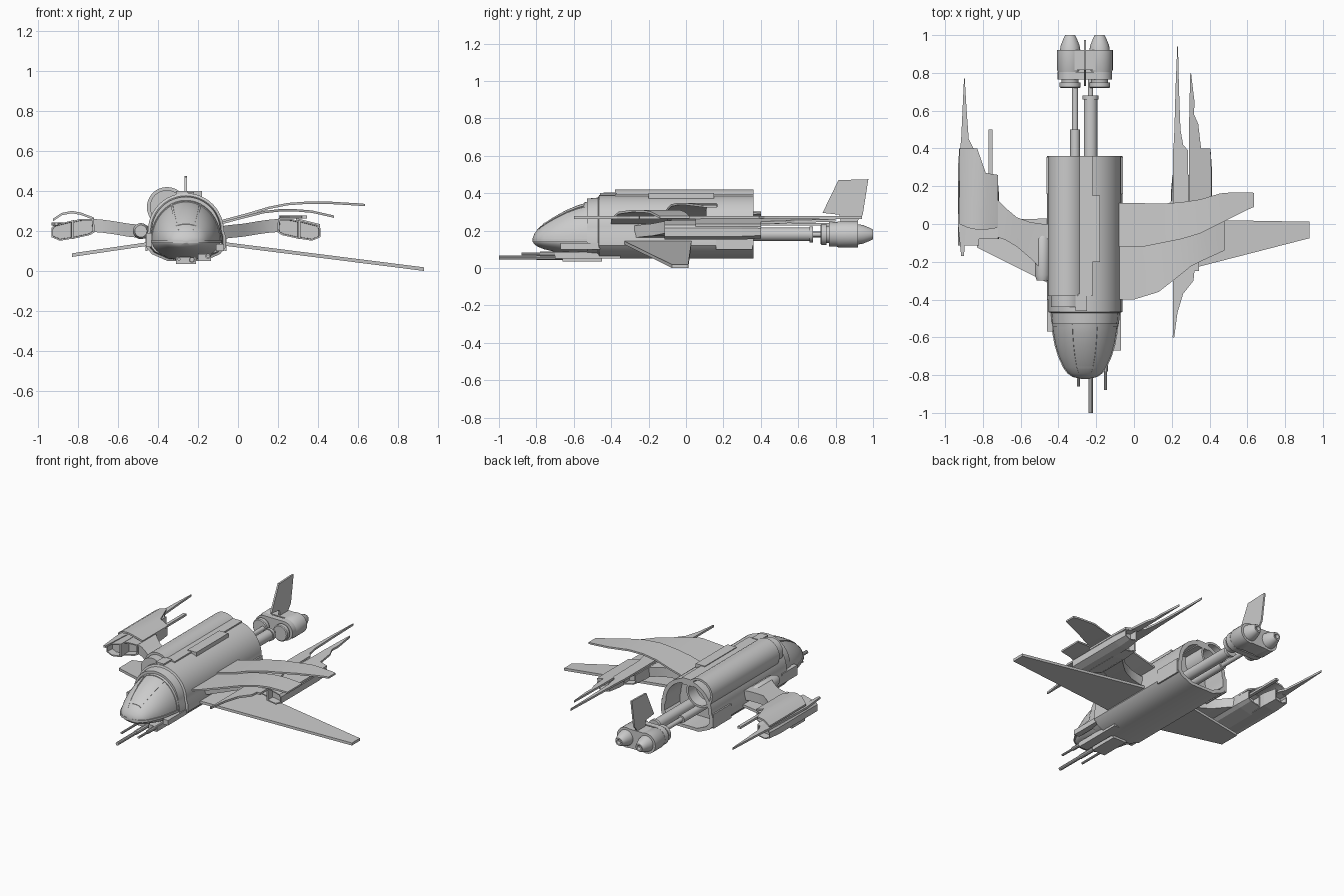
import bpy, math
from math import sin, cos, pi

CX = -0.26                      # fuselage axis


def mirror_x(x):
    return 2 * CX - x


def loft(name, rings, smooth=True, caps=True, closed=True):
    """Skin a list of equal-length point rings."""
    n = len(rings[0])
    verts = [p for r in rings for p in r]
    m = n if closed else n - 1
    faces = [(i * n + j, i * n + (j + 1) % n, (i + 1) * n + (j + 1) % n, (i + 1) * n + j)
             for i in range(len(rings) - 1) for j in range(m)]
    if caps:
        faces += [tuple(range(n))[::-1], tuple(range((len(rings) - 1) * n, len(rings) * n))]
    me = bpy.data.meshes.new(name)
    me.from_pydata(verts, [], faces)
    ob = bpy.data.objects.new(name, me)
    bpy.context.collection.objects.link(ob)
    bpy.context.view_layer.objects.active = ob
    for o in bpy.context.selected_objects:
        o.select_set(False)
    ob.select_set(True)
    bpy.ops.object.mode_set(mode='EDIT')
    bpy.ops.mesh.select_all(action='SELECT')
    bpy.ops.mesh.normals_make_consistent(inside=False)
    bpy.ops.object.mode_set(mode='OBJECT')
    if smooth:
        bpy.ops.object.shade_smooth_by_angle(angle=math.radians(30))
    return ob


def lathe(name, x, z, profile, n=24):
    """Turned part along y; profile is (y, radius)."""
    return loft(name, [[(x + r * cos(2 * pi * k / n), y, z + r * sin(2 * pi * k / n))
                        for k in range(n)] for y, r in profile])


def box(name, x0, x1, y0, y1, z0, z1):
    return loft(name, [[(x0, y, z0), (x1, y, z0), (x1, y, z1), (x0, y, z1)] for y in (y0, y1)], False)


def span_plate(name, stations, t, mirrored=False):
    """Wing panel; stations along x are (x, y_front, y_back, z)."""
    f = mirror_x if mirrored else (lambda x: x)
    return loft(name, [[(f(x), a, z - t / 2), (f(x), b, z - t / 2), (f(x), b, z + t / 2), (f(x), a, z + t / 2)]
                       for x, a, b, z in stations])


def blade(name, stations, z, t=0.014, tilt=0.0):
    """Flat blade; stations along y are (y, x_left, x_right)."""
    bx = stations[0][1]
    h = lambda x: z + tilt * (x - bx)
    return loft(name, [[(a, y, h(a) - t / 2), (b, y, h(b) - t / 2), (b, y, h(b) + t / 2), (a, y, h(a) + t / 2)]
                       for y, a, b in stations], False)


def extrude_y(name, sec, y0, y1):
    return loft(name, [[(x, y, z) for x, z in sec] for y in (y0, y1)])


# --- Hull with round top, faceted belly and a recessed rear end
sec = [(0.19 * cos(pi * k / 24), 0.2 + 0.19 * sin(pi * k / 24)) for k in range(25)]
sec += [(-0.2, 0.17), (-0.2, 0.12), (-0.17, 0.085), (-0.09, 0.05), (0.09, 0.05), (0.17, 0.085), (0.2, 0.12), (0.2, 0.17)]
def hull_ring(y, s):
    return [(CX + x * s, y, 0.2 + (z - 0.2) * s) for x, z in sec]
loft("hull", [hull_ring(-0.53, 0.9), hull_ring(-0.47, 0.93), hull_ring(-0.465, 1), hull_ring(0.36, 1),
              hull_ring(0.36, 0.86), hull_ring(0.2, 0.84)])

# --- Dorsal tube and roof boxes
lathe("dorsal_tube", -0.355, 0.32, [(-0.38, 0.1), (0.36, 0.1), (0.36, 0.085), (0.28, 0.08)], 32)
lathe("dorsal_tube_nose", -0.355, 0.32, [(-0.44, 0.085), (-0.38, 0.085)], 32)
box("roof_fairing", -0.31, -0.22, -0.38, 0.36, 0.35, 0.395)
box("roof_box", -0.25, -0.18, -0.2, 0.15, 0.34, 0.4)
box("roof_step", -0.31, -0.25, -0.46, -0.37, 0.36, 0.4)

# --- Cockpit: stations (y, half width, top z, bottom z)
nose = [(-0.82, 0.015, 0.16, 0.14), (-0.81, 0.06, 0.185, 0.125), (-0.79, 0.088, 0.212, 0.112),
        (-0.76, 0.11, 0.238, 0.1), (-0.7, 0.137, 0.277, 0.085), (-0.64, 0.155, 0.31, 0.07),
        (-0.58, 0.166, 0.335, 0.06), (-0.53, 0.172, 0.35, 0.052), (-0.45, 0.177, 0.362, 0.05)]
def arc(s, a0, a1, n, k=1.0, upper=True):
    y, w, zt, zb = s
    h = (zt if upper else zb) - 0.15
    return [(CX + w * k * cos(a0 + (a1 - a0) * i / n), y, 0.15 + h * k * sin(a0 + (a1 - a0) * i / n))
            for i in range(n + 1)]
loft("canopy", [arc(s, 0, pi, 24) for s in nose])
loft("nose_underside", [arc(s, 0, pi, 24, 0.98, False) for s in nose])
def frame(name, stations, a0, a1, n):
    loft(name, [arc(s, a0, a1, n, 1.022) + arc(s, a1, a0, n, 0.99) for s in stations])
for i, a in enumerate((1.15, pi - 1.15)):
    frame("canopy_rail_%d" % i, nose[2:], a - 0.03, a + 0.03, 2)
frame("canopy_hoop", [(-0.545, 0.17, 0.346, 0), (-0.525, 0.173, 0.351, 0)], 0, pi, 24)
frame("canopy_brow", [(-0.765, 0.108, 0.234, 0), (-0.752, 0.114, 0.243, 0)], 1.1, pi - 1.1, 8)
loft("nose_rim", [[(CX - (w + 0.006), y, 0.14), (CX + w + 0.006, y, 0.14),
                   (CX + w + 0.006, y, 0.156), (CX - (w + 0.006), y, 0.156)] for y, w, _, _ in nose])

# --- Chin guns and belly boxes
box("chin_pod", -0.31, -0.21, -0.66, -0.45, 0.035, 0.07)
box("chin_pod_side", -0.2, -0.135, -0.7, -0.35, 0.05, 0.085)
lathe("long_gun", -0.23, 0.056, [(-1, 0.012), (-0.8, 0.012), (-0.8, 0.015), (-0.5, 0.015)], 10)
lathe("right_gun", -0.15, 0.075, [(-0.88, 0.008), (-0.78, 0.008), (-0.78, 0.013), (-0.5, 0.013)], 10)
lathe("left_gun", -0.295, 0.06, [(-0.86, 0.008), (-0.5, 0.008)], 10)
box("cheek_box_right", -0.11, -0.07, -0.67, -0.46, 0.1, 0.135)
box("cheek_box_left", -0.46, -0.43, -0.57, -0.4, 0.12, 0.19)
for i, x in enumerate((-0.462, -0.068)):
    box("rear_side_panel_%d" % i, x, x + 0.01, 0.16, 0.355, 0.1, 0.2)
lathe("left_side_drum", -0.485, 0.2, [(-0.3, 0.03), (-0.27, 0.04), (-0.08, 0.04), (-0.05, 0.025)])

# --- Tail booms and twin engine block
Z = 0.18
lathe("main_boom", -0.23, Z, [(0.2, 0.036), (0.66, 0.036), (0.66, 0.043), (0.68, 0.043), (0.68, 0.014), (0.85, 0.014)])
lathe("thin_boom", -0.312, Z, [(0.2, 0.026), (0.5, 0.026), (0.5, 0.016), (0.85, 0.016)])
def stadium(name, r, y0, y1):
    pts = [(CX + s * 0.078 + r * cos(a0 + pi * k / 12), Z + r * sin(a0 + pi * k / 12))
           for s, a0 in ((1, -pi / 2), (-1, pi / 2)) for k in range(13)]
    extrude_y(name, pts, y0, y1)
stadium("engine_collar", 0.066, 0.765, 0.805)
stadium("engine_core", 0.05, 0.8, 0.9)
stadium("engine_housing", 0.066, 0.815, 0.92)
for side, s in (("left", -1), ("right", 1)):
    x = CX + s * 0.078
    lathe(side + "_engine", x, Z, [(0.72, 0.05), (0.725, 0.056), (0.75, 0.056), (0.75, 0.045), (0.765, 0.045),
          (0.815, 0.07), (0.92, 0.07), (0.92, 0.054), (0.945, 0.05), (0.985, 0.034), (1.0, 0.026), (1.0, 0.016), (0.98, 0.012)])
fin = [(0.73, 0.295), (0.815, 0.47), (0.975, 0.475), (0.945, 0.285), (0.9, 0.23), (0.83, 0.23), (0.82, 0.285)]
loft("tail_fin", [[(CX + d, y, z) for y, z in fin] for d in (-0.006, 0.006)], False)

# --- Lower wings: long on the right, short on the left
span_plate("lower_wing_right", [(-0.1, -0.34, 0.03, 0.14), (0.93, -0.075, 0.012, 0.01)], 0.018)
span_plate("lower_wing_left", [(-0.1, -0.33, 0.03, 0.14), (0.31, -0.125, 0.02, 0.08)], 0.018, True)

# --- Curved upper wing panels, right side only
span_plate("upper_wing_rear", [(-0.1, -0.12, 0.11, 0.245), (0.05, -0.12, 0.11, 0.285), (0.15, -0.1, 0.108, 0.315),
           (0.25, -0.08, 0.115, 0.335), (0.35, -0.05, 0.13, 0.342), (0.45, 0.0, 0.16, 0.342),
           (0.48, 0.015, 0.165, 0.34), (0.6, 0.075, 0.168, 0.333), (0.635, 0.09, 0.165, 0.33)], 0.012)
span_plate("upper_wing_front", [(-0.1, -0.40, -0.1, 0.235), (0.0, -0.40, -0.1, 0.262), (0.13, -0.36, -0.08, 0.295),
           (0.22, -0.29, -0.06, 0.305), (0.3, -0.225, -0.03, 0.303), (0.37, -0.19, -0.01, 0.297),
           (0.48, -0.14, 0.02, 0.272)], 0.012)

# --- Arms and side pods, mirrored about the fuselage
inner = [(0.195, 0.195), (0.2, 0.262), (0.27, 0.26), (0.31, 0.25), (0.31, 0.16), (0.22, 0.18)]
outer = [(0.3, 0.163), (0.3, 0.255), (0.4, 0.23), (0.412, 0.215), (0.412, 0.17), (0.37, 0.152)]
for side, m in (("right", False), ("left", True)):
    f = mirror_x if m else (lambda x: x)
    span_plate(side + "_arm", [(-0.1, -0.3, 0.0, 0.19), (-0.04, -0.25, 0.0, 0.198), (0.03, -0.18, 0.01, 0.205),
               (0.1, -0.12, 0.035, 0.217), (0.16, -0.085, 0.085, 0.225), (0.2, -0.07, 0.125, 0.228)], 0.065, m)
    for part, s, y0, y1 in (("inner", inner, -0.08, 0.26), ("outer", outer, -0.115, 0.4)):
        cx, cz = sum(p[0] for p in s) / 6, sum(p[1] for p in s) / 6
        ring = lambda y, k: [(f(cx + (x - cx) * k), y, cz + (z - cz) * k) for x, z in s]
        loft("%s_pod_%s" % (side, part), [ring(y0 + 0.05, 0.8), ring(y0, 0.82), ring(y0, 1), ring(y1 - 0.1, 1),
             ring(y1, 0.85), ring(y1, 0.7), ring(y1 - 0.05, 0.65)], False)

# --- Right blades
blade("right_long_blade", [(-0.6, 0.205, 0.213), (-0.47, 0.207, 0.23), (-0.37, 0.207, 0.26), (-0.3, 0.207, 0.315),
      (-0.25, 0.207, 0.32), (-0.249, 0.207, 0.345), (-0.12, 0.207, 0.345), (0.1, 0.207, 0.29), (0.39, 0.207, 0.285),
      (0.42, 0.21, 0.26), (0.5, 0.214, 0.246), (0.72, 0.22, 0.238), (0.94, 0.229, 0.233)], 0.27)
blade("right_short_blade", [(0.05, 0.29, 0.41), (0.28, 0.29, 0.41), (0.4, 0.29, 0.405), (0.401, 0.29, 0.355),
      (0.53, 0.291, 0.34), (0.58, 0.293, 0.318), (0.65, 0.294, 0.32), (0.8, 0.298, 0.302)], 0.258, 0.014, -0.25)

# --- Left blade, rod and curved pod cover
blade("left_blade", [(-0.17, -0.915, -0.9), (0.0, -0.932, -0.89), (0.4, -0.92, -0.85), (0.45, -0.915, -0.875),
      (0.6, -0.908, -0.886), (0.77, -0.9, -0.896)], 0.235)
box("left_rod", -0.77, -0.748, 0.2, 0.5, 0.235, 0.25)
span_plate("left_pod_cover", [(-0.925, 0.0, 0.4, 0.255), (-0.88, -0.02, 0.4, 0.285), (-0.83, -0.03, 0.4, 0.295),
           (-0.785, -0.03, 0.27, 0.287), (-0.72, -0.02, 0.26, 0.262)], 0.012)
